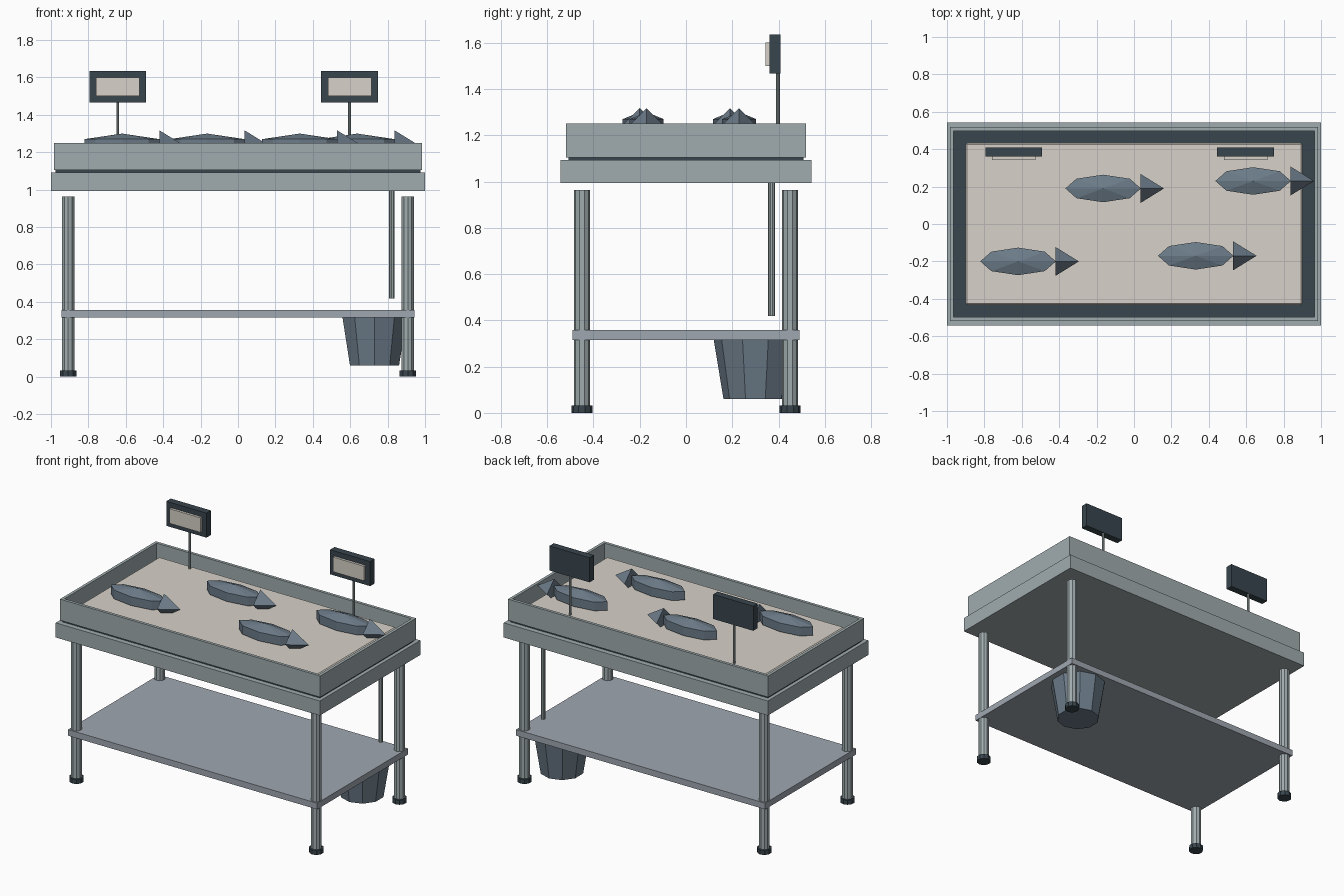
import bpy
import math
from mathutils import Matrix, Vector

cube = bpy.data.objects.get("Cube")
if cube:
    bpy.data.objects.remove(cube, do_unlink=True)


def material(name, color):
    m = bpy.data.materials.new(name)
    m.use_nodes = True
    rgba = (*color, 1.0)
    m.diffuse_color = rgba
    m.node_tree.nodes["Principled BSDF"].inputs["Base Color"].default_value = rgba
    return m


STEEL = material("brushed steel", (0.35, 0.41, 0.42))
SHELF = material("cool shelf steel", (0.35, 0.39, 0.44))
DARK = material("dark slate", (0.04, 0.06, 0.075))
ICE = material("pale ice", (0.68, 0.64, 0.58))
FISH = material("fish blue grey", (0.15, 0.20, 0.25))


def finish(name, mat):
    ob = bpy.context.object
    ob.name = name
    ob.data.name = name
    ob.data.materials.append(mat)
    return ob


def box(name, mat, x, y, z):
    """Box from (min, max) pairs on each axis."""
    spans = (x, y, z)
    bpy.ops.mesh.primitive_cube_add(size=1)
    ob = finish(name, mat)
    size = Vector([b - a for a, b in spans])
    centre = Vector([(a + b) / 2 for a, b in spans])
    ob.data.transform(Matrix.Translation(centre) @ Matrix.Diagonal((*size, 1)))
    return ob


def slab(name, mat, hx, hy, z0, z1):
    return box(name, mat, (-hx, hx), (-hy, hy), (z0, z1))


def tube(name, mat, x, y, z0, z1, r0, r1=None, sides=10):
    bpy.ops.mesh.primitive_cone_add(vertices=sides, radius1=r0, radius2=r1 or r0,
                                    depth=z1 - z0, location=(x, y, (z0 + z1) / 2))
    return finish(name, mat)


# Table top, dark tray floor and ice bed
slab("table_top", STEEL, 1.0, 0.543, 0.993, 1.093)
slab("tray_floor", DARK, 0.975, 0.508, 1.09, 1.115)
ice = slab("ice_bed", ICE, 0.9, 0.432, 1.11, 1.2)
bevel = ice.modifiers.new("soft edge", "BEVEL")
bevel.width = 0.008
bevel.segments = 1

# Tray walls
OX, OY, WALL, Z = 0.985, 0.518, 0.02, (1.105, 1.25)
for side, s in (("left", 1), ("right", -1)):
    box("tray_wall_" + side, STEEL, sorted((s * OX, s * (OX - WALL))), (-OY, OY), Z)
for side, s in (("back", 1), ("front", -1)):
    box("tray_wall_" + side, STEEL, (WALL - OX, OX - WALL),
        sorted((s * OY, s * (OY - WALL))), Z)

# Legs with feet, and the lower shelf
for side, sx in (("left", 1), ("right", -1)):
    for end, sy in (("back", 1), ("front", -1)):
        x, y = sx * 0.908, sy * 0.45
        tube(f"leg_{end}_{side}", STEEL, x, y, 0.02, 0.963, 0.035)
        tube(f"foot_{end}_{side}", DARK, x, y, 0, 0.032, 0.046)
slab("lower_shelf", SHELF, 0.943, 0.491, 0.316, 0.358)

# Drain pipe and bucket
tube("drain_pipe", STEEL, 0.822, 0.37, 0.418, 0.995, 0.015)
tube("drain_bucket", FISH, 0.73, 0.3, 0.06, 0.316, 0.138, 0.18)

# Price signs on thin posts
for side, x in (("right", -0.643), ("left", 0.597)):
    tube("sign_post_" + side, STEEL, x, 0.398, 1.18, 1.48, 0.008)
    box("sign_board_" + side, DARK, (x - 0.152, x + 0.152), (0.36, 0.408), (1.467, 1.635))
    box("sign_panel_" + side, ICE, (x - 0.117, x + 0.117), (0.343, 0.362), (1.5, 1.6))

# Fish: faceted body with a pyramid tail
FISH_Z = 1.24
for i, (x, y) in enumerate(((-0.62, -0.2), (-0.165, 0.19), (0.33, -0.17), (0.637, 0.23))):
    bpy.ops.mesh.primitive_uv_sphere_add(segments=8, ring_count=3, radius=1)
    body = finish(f"fish_body_{i + 1}", FISH)
    body.data.transform(Matrix.Diagonal((0.233, 0.085, 0.06, 1)))
    body.location = (x, y, FISH_Z)
    bpy.ops.mesh.primitive_cone_add(vertices=4, radius1=0.077, depth=0.125)
    tail = finish(f"fish_tail_{i + 1}", FISH)
    tail.data.transform(Matrix.Rotation(math.radians(90), 4, "Y"))
    tail.location = (x + 0.263, y, FISH_Z)
